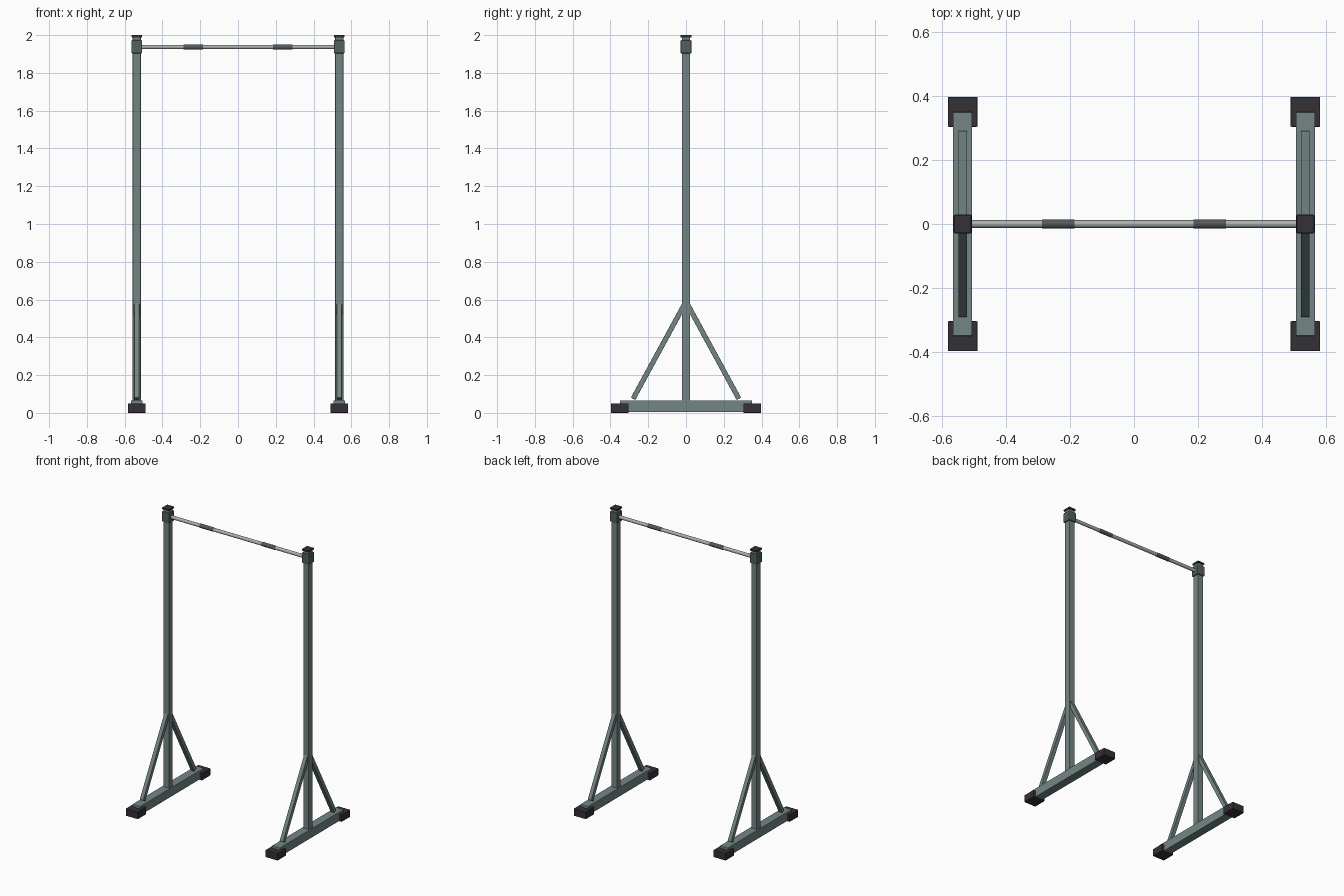
import bpy, math
from mathutils import Vector

if "Cube" in bpy.data.objects:
    bpy.data.objects.remove(bpy.data.objects["Cube"])


def material(name, rgb):
    m = bpy.data.materials.new(name)
    m.diffuse_color = (*rgb, 1)
    m.use_nodes = True
    m.node_tree.nodes["Principled BSDF"].inputs["Base Color"].default_value = m.diffuse_color
    return m


STEEL = material("grey green steel", (0.175, 0.238, 0.232))
CLAMP = material("dark grey green", (0.085, 0.115, 0.112))
RUBBER = material("black rubber", (0.034, 0.030, 0.038))
CHROME = material("pale bar metal", (0.40, 0.45, 0.43))
GRIP = material("dark grip", (0.085, 0.10, 0.097))


def box(name, centre, size, mat, bevel=0.0, tilt=0.0):
    bpy.ops.mesh.primitive_cube_add(size=1, location=centre)
    ob = bpy.context.object
    ob.name = name
    ob.scale = size
    bpy.ops.object.transform_apply(location=False, rotation=False, scale=True)
    ob.rotation_euler.x = tilt
    ob.data.materials.append(mat)
    if bevel:
        mod = ob.modifiers.new("edge bevel", "BEVEL")
        mod.width = bevel
        mod.segments = 2
    return ob


def rod(name, x0, x1, radius, mat):
    bpy.ops.mesh.primitive_cylinder_add(
        vertices=24, radius=radius, depth=x1 - x0,
        location=((x0 + x1) / 2, 0, BAR_Z), rotation=(0, math.pi / 2, 0))
    ob = bpy.context.object
    ob.name = name
    ob.data.materials.append(mat)
    bpy.ops.object.shade_smooth_by_angle()


POST_X = 0.536
BAR_Z = 1.937

for side, sx in (("left", -1), ("right", 1)):
    x = sx * POST_X
    # Base beam, upright and top fittings
    box(side + "_base_beam", (x, 0, 0.035), (0.06, 0.70, 0.062), STEEL, 0.002)
    box(side + "_post", (x, 0, 1.025), (0.043, 0.043, 1.93), STEEL, 0.002)
    box(side + "_clamp", (x, 0, 1.938), (0.058, 0.058, 0.07), CLAMP, 0.005)
    box(side + "_post_cap", (x, 0, 1.994), (0.054, 0.057, 0.012), RUBBER, 0.002)

    for end, sy in (("front", -1), ("back", 1)):
        # Rubber foot around each end of the beam
        box(f"{side}_{end}_foot", (x, sy * 0.351, 0.025),
            (0.093, 0.094, 0.05), RUBBER, 0.003)
        # Diagonal brace from the beam up to the post
        low, high = Vector((x, sy * 0.280, 0.075)), Vector((x, sy * 0.004, 0.582))
        d = high - low
        box(f"{side}_{end}_brace", (low + high) / 2, (0.027, 0.027, d.length),
            STEEL, 0.0015, math.atan2(-d.y, d.z))

# Horizontal bar with two grips
rod("pull_up_bar", -POST_X + 0.01, POST_X - 0.01, 0.0118, CHROME)
for side, sx in (("left", -1), ("right", 1)):
    rod(side + "_grip", sx * 0.237 - 0.051, sx * 0.237 + 0.051, 0.0138, GRIP)
